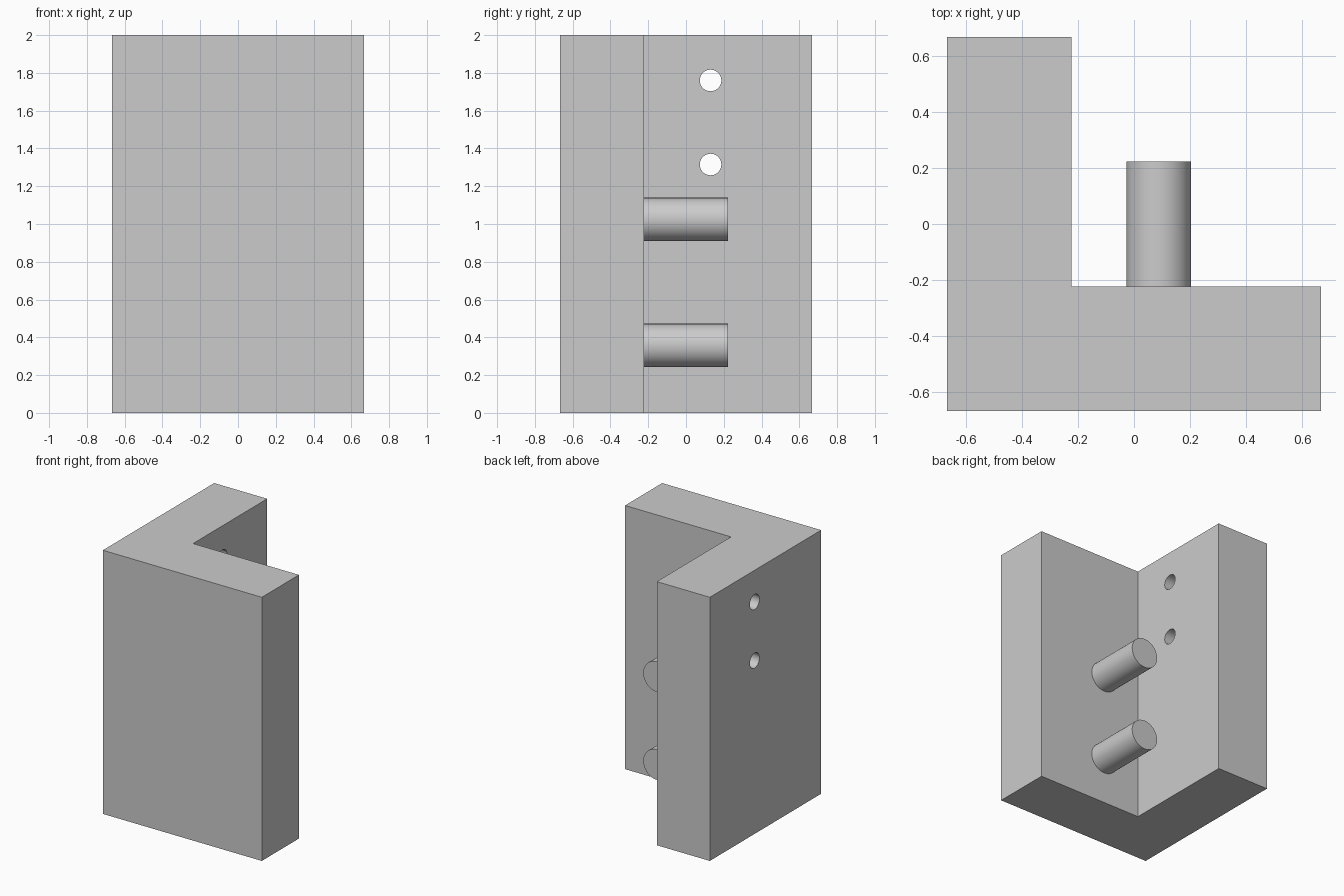
import bpy, bmesh, math

if "Cube" in bpy.data.objects:
    bpy.data.objects.remove(bpy.data.objects["Cube"])

H = 2.0          # height of the bracket
W = 0.667        # half width and half depth
T = -0.222       # inner faces of both walls

grey = bpy.data.materials.new("light_grey")
grey.diffuse_color = (0.6, 0.6, 0.6, 1)
grey.use_nodes = True
grey.node_tree.nodes["Principled BSDF"].inputs["Base Color"].default_value = grey.diffuse_color


def rod(name, radius, length, location, rotation):
    bpy.ops.mesh.primitive_cylinder_add(vertices=64, radius=radius, depth=length,
                                        location=location, rotation=rotation)
    ob = bpy.context.object
    ob.name = name
    ob.data.materials.append(grey)
    bpy.ops.object.shade_smooth_by_angle(angle=math.radians(30))
    return ob


# L-shaped bracket: extruded profile
profile = [(-W, -W), (W, -W), (W, T), (T, T), (T, W), (-W, W)]
bm = bmesh.new()
base = bm.faces.new([bm.verts.new((x, y, 0)) for x, y in profile])
top = bmesh.ops.extrude_face_region(bm, geom=[base])["geom"]
bmesh.ops.translate(bm, vec=(0, 0, H),
                    verts=[v for v in top if isinstance(v, bmesh.types.BMVert)])
bmesh.ops.recalc_face_normals(bm, faces=bm.faces)
mesh = bpy.data.meshes.new("bracket")
bm.to_mesh(mesh)
bm.free()
mesh.materials.append(grey)
bracket = bpy.data.objects.new("bracket", mesh)
bpy.context.collection.objects.link(bracket)

# Two screw holes through the side wall
for z in (1.76, 1.315):
    cutter = rod("hole_cutter", 0.057, 0.8, ((T - W) / 2, 0.13, z), (0, math.pi / 2, 0))
    cut = bracket.modifiers.new("hole", 'BOOLEAN')
    cut.operation = 'DIFFERENCE'
    cut.solver = 'EXACT'
    cut.object = cutter
    bpy.ops.object.select_all(action='DESELECT')
    bracket.select_set(True)
    bpy.context.view_layer.objects.active = bracket
    bpy.ops.object.modifier_apply(modifier=cut.name)
    bpy.data.objects.remove(cutter)
bpy.ops.object.shade_smooth_by_angle(angle=math.radians(30))

# Two pegs standing out from the inside of the front wall
for name, z in (("upper_peg", 1.024), ("lower_peg", 0.357)):
    rod(name, 0.115, 0.444, (0.088, 0, z), (math.pi / 2, 0, 0))
